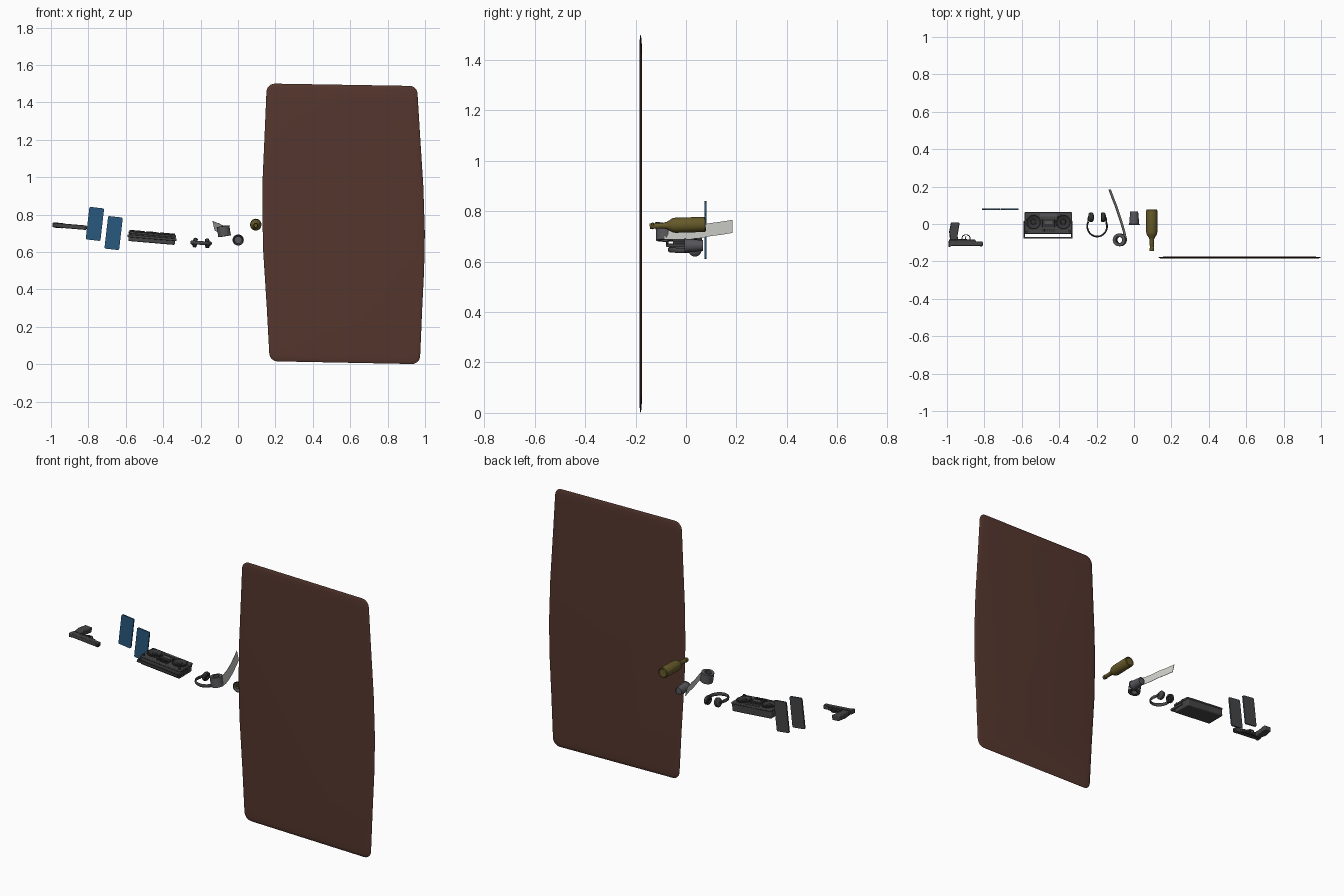
import bpy, bmesh, math
from mathutils import Matrix, Vector

if "Cube" in bpy.data.objects:
    bpy.data.objects.remove(bpy.data.objects["Cube"])


def mat(name, c):
    m = bpy.data.materials.new(name)
    m.diffuse_color = (*c, 1)
    m.use_nodes = True
    m.node_tree.nodes["Principled BSDF"].inputs["Base Color"].default_value = m.diffuse_color
    return m


BROWN = mat("brown", (0.09, 0.037, 0.027))
OLIVE = mat("olive", (0.13, 0.10, 0.022))
BLUE = mat("blue", (0.022, 0.10, 0.21))
DARK = mat("dark_grey", (0.06, 0.06, 0.063))
BLACK = mat("charcoal", (0.035, 0.035, 0.037))
GREY = mat("mid_grey", (0.095, 0.095, 0.105))
WHITE = mat("pale_grey", (0.6, 0.6, 0.57))

T, R = Matrix.Translation, Matrix.Rotation


def finish(name, bm, material, mx=Matrix()):
    bmesh.ops.recalc_face_normals(bm, faces=bm.faces)
    bm.transform(mx)
    me = bpy.data.meshes.new(name)
    bm.to_mesh(me)
    bm.free()
    ob = bpy.data.objects.new(name, me)
    bpy.context.collection.objects.link(ob)
    me.materials.append(material)
    bpy.ops.object.select_all(action='DESELECT')
    ob.select_set(True)
    bpy.context.view_layer.objects.active = ob
    bpy.ops.object.shade_smooth_by_angle(angle=math.radians(40))
    return ob


def loft(name, rings, material, mx=Matrix(), closed=False):
    """Skin a list of equal point rings; cap the ends or join them."""
    bm = bmesh.new()
    vs = [[bm.verts.new(p) for p in r] for r in rings]
    n = len(vs[0])
    pairs = list(zip(vs, vs[1:])) + ([(vs[-1], vs[0])] if closed else [])
    for a, b in pairs:
        for i in range(n):
            j = (i + 1) % n
            bm.faces.new((a[i], a[j], b[j], b[i]))
    if not closed:
        bm.faces.new(vs[0])
        bm.faces.new(vs[-1])
    return finish(name, bm, material, mx)


def lathe(name, prof, material, mx=Matrix(), n=28, closed=False):
    rings = [[(r * math.cos(2 * math.pi * i / n), r * math.sin(2 * math.pi * i / n), h)
              for i in range(n)] for r, h in prof]
    return loft(name, rings, material, mx, closed)


def prism(name, pts, z0, z1, material, mx=Matrix(), bevel=0.0):
    cx = sum(p[0] for p in pts) / len(pts)
    cy = sum(p[1] for p in pts) / len(pts)
    ob = loft(name, [[(x - cx, y - cy, z) for x, y in pts] for z in (z0, z1)], material)
    ob.data.transform(mx @ T((cx, cy, 0)))
    if bevel:
        m = ob.modifiers.new("soft_edge", 'BEVEL')
        m.width, m.segments = bevel, 2
    return ob


def box(name, c, s, material, mx=Matrix(), bevel=0.0):
    hx, hy = s[0] / 2, s[1] / 2
    pts = [(c[0] - hx, c[1] - hy), (c[0] + hx, c[1] - hy),
           (c[0] + hx, c[1] + hy), (c[0] - hx, c[1] + hy)]
    return prism(name, pts, c[2] - s[2] / 2, c[2] + s[2] / 2, material, mx, bevel)


def tube(name, pts, r, material, mx=Matrix(), rz=None, n=8, closed=False):
    """Tube along a path lying in the local XY plane."""
    rz = rz or r
    rings = []
    for i, p in enumerate(pts):
        a = pts[i - 1] if (i or closed) else p
        b = pts[(i + 1) % len(pts)] if (i < len(pts) - 1 or closed) else p
        d = (Vector(b) - Vector(a)).normalized()
        rings.append([(p[0] - d.y * r * math.cos(t), p[1] + d.x * r * math.cos(t), rz * math.sin(t))
                      for t in (2 * math.pi * k / n for k in range(n))])
    return loft(name, rings, material, mx, closed)


def arc(cx, cy, r, a0, a1, n, ry=None):
    return [(cx + r * math.cos(math.radians(a0 + (a1 - a0) * i / n)),
             cy + (ry or r) * math.sin(math.radians(a0 + (a1 - a0) * i / n))) for i in range(n + 1)]


# Large bulging panel with rounded corners
right = [(0.985, 0.3), (0.995, 0.5), (0.999, 0.7), (0.991, 0.95), (0.975, 1.2)]
left = [(0.141, 1.2), (0.132, 1.0), (0.130, 0.8), (0.135, 0.6), (0.154, 0.3)]
outline = (arc(0.93, 0.045, 0.044, -90, 0, 6) + right + arc(0.917, 1.445, 0.043, 0, 90, 6)
           + arc(0.197, 1.455, 0.045, 90, 180, 6) + left + arc(0.212, 0.06, 0.045, 180, 270, 6))
rings = []
for y, k in ((-0.185, 0.06), (-0.1835, 0.025), (-0.1815, 0.003), (-0.18, 0),
             (-0.1785, 0.003), (-0.1765, 0.025), (-0.175, 0.06)):
    rings.append([(x + (0.565 - x) * k, y, z + (0.75 - z) * k) for x, z in outline])
loft("large_panel", rings, BROWN)

# Bottle, lying with its neck to the front
mx = T((0.095, 0.078, 0.748)) @ R(0.03, 4, 'X') @ R(math.pi / 2, 4, 'X')
lathe("bottle", [(0.01, 0.004), (0.022, 0.003), (0.025, 0), (0.029, 0.003), (0.03, 0.008), (0.03, 0.12),
                 (0.028, 0.132), (0.02, 0.145), (0.014, 0.155), (0.0115, 0.165), (0.0105, 0.205),
                 (0.013, 0.206), (0.013, 0.213), (0.011, 0.214), (0.011, 0.222), (0.008, 0.222),
                 (0.008, 0.2)], OLIVE, mx)

# Open cup, mouth to the front
mx = T((0.001, 0.068, 0.664)) @ R(math.pi / 2, 4, 'X')
lathe("cup", [(0.018, 0.004), (0.019, 0), (0.021, 0), (0.027, 0.069), (0.03, 0.07), (0.03, 0.074),
              (0.026, 0.074), (0.0195, 0.006)], GREY, mx)

# Tape roll and its loose strip
mx = T((-0.076, -0.085, 0.711)) @ R(-0.16, 4, 'Y')
lathe("tape_roll", [(0.034, -0.027), (0.034, 0.027), (0.022, 0.027), (0.022, -0.027)], GREY, mx, closed=True)
lathe("tape_core", [(0.022, -0.028), (0.022, 0.028), (0.017, 0.028), (0.017, -0.028)], DARK, mx, closed=True)
path = [(-0.044, -0.085, 0.715), (-0.052, -0.045, 0.714), (-0.065, 0.0, 0.714), (-0.083, 0.055, 0.719),
        (-0.096, 0.095, 0.727), (-0.112, 0.135, 0.732), (-0.13, 0.184, 0.74)]
strip = [[(x + 0.001 * s - 0.006 * t, y, z + 0.026 * t) for s, t in ((-1, -1), (1, -1), (1, 1), (-1, 1))]
         for x, y, z in path]
loft("tape_strip", strip, WHITE)

# Headphones
mx = T((-0.197, 0, 0.648)) @ R(0.06, 4, 'Y')
tube("headband", arc(0, -0.012, 0.053, 155, 385, 24, 0.055), 0.0045, DARK, mx, 0.010)
for s in (-1, 1):
    side = "left" if s < 0 else "right"
    cup = mx @ T((s * 0.033, 0.036, 0)) @ R(s * math.pi / 2 - s * 0.12, 4, 'Y')
    lathe("ear_cup_" + side, [(0.012, 0.013), (0.02, 0.011), (0.026, 0.005), (0.026, 0)], DARK, cup, 20)
    lathe("ear_pad_" + side, [(0.025, 0), (0.025, -0.008), (0.021, -0.012), (0.012, -0.012), (0.01, -0.005)],
          BLACK, cup, 20)
    box("band_arm_" + side, (s * 0.049, 0.016, 0), (0.007, 0.04, 0.014), DARK, mx, 0.002)

# Boombox, face up, handle to the front
mx = T((-0.46, 0.005, 0.676)) @ R(0.085, 4, 'Y')
box("boombox_body", (0, 0, -0.006), (0.25, 0.115, 0.044), DARK, mx, 0.006)
box("boombox_face", (0, 0, 0.018), (0.256, 0.117, 0.012), DARK, mx, 0.004)
for s in (-1, 1):
    side = "left" if s < 0 else "right"
    c = mx @ T((s * 0.08, 0.006, 0.024))
    lathe("speaker_" + side, [(0.041, 0), (0.041, 0.006), (0.036, 0.008), (0.032, 0.004), (0.015, 0.001),
                              (0.013, 0.005), (0.004, 0.007)], BLACK, c)
    lathe("knob_" + side, [(0.007, 0), (0.007, 0.007), (0.005, 0.008)], BLACK,
          mx @ T((s * 0.115, -0.045, 0.024)), 12)
box("cassette_door", (0, 0.0, 0.027), (0.068, 0.044, 0.008), BLACK, mx, 0.002)
box("cassette_window", (0, 0.002, 0.031), (0.044, 0.016, 0.003), GREY, mx)
box("tuner_strip", (0, 0.043, 0.025), (0.09, 0.014, 0.005), GREY, mx)
for i in range(6):
    box("boombox_button", (-0.03 + 0.012 * i, -0.038, 0.027), (0.009, 0.012, 0.008), BLACK, mx)
for x in (-0.128, 0.128):
    box("handle_arm", (x, -0.036, 0), (0.007, 0.092, 0.014), DARK, mx, 0.002)
box("handle_bar", (0, -0.079, 0), (0.263, 0.009, 0.014), DARK, mx, 0.002)

# Two flat tablets, blue to the front and dark behind
for i, (x, z) in enumerate(((-0.765, 0.75), (-0.665, 0.701))):
    mx = T((x, 0.078, z)) @ R(0.115, 4, 'Y') @ R(math.pi / 2, 4, 'X')
    pts = []
    for sx, sy, a in ((1, -1, -90), (1, 1, 0), (-1, 1, 90), (-1, -1, 180)):
        pts += arc(sx * 0.032, sy * 0.08, 0.0075, a, a + 90, 4)
    prism("tablet_front_%d" % i, pts, -0.001, 0.004, BLUE, mx)
    prism("tablet_back_%d" % i, [(x * 0.99, y * 0.995) for x, y in pts], -0.004, -0.001, DARK, mx)

# Pistol, lying on its side
mx = T((-0.9, 0, 0.737)) @ R(0.085, 4, 'Y')
prism("pistol_slide", [(-0.093, -0.121), (-0.088, -0.124), (-0.075, -0.117), (0.09, -0.117), (0.09, -0.093),
                       (-0.09, -0.093)], -0.012, 0.012, DARK, mx, 0.003)
prism("pistol_frame", [(-0.093, -0.096), (0.055, -0.096), (0.05, -0.083), (-0.04, -0.08), (-0.085, -0.08)],
      -0.010, 0.010, BLACK, mx, 0.002)
prism("pistol_grip", [(-0.083, -0.085), (-0.042, -0.085), (-0.044, -0.06), (-0.034, 0.0), (-0.036, 0.008),
                      (-0.078, 0.008), (-0.088, -0.04)], -0.014, 0.014, DARK, mx, 0.004)
tube("trigger_guard", arc(0.002, -0.076, 0.022, 0, 337.5, 15, 0.019), 0.0022, DARK, mx, 0.005, 6, True)
prism("trigger", [(-0.004, -0.083), (0.003, -0.083), (0.001, -0.07), (0.006, -0.062), (-0.001, -0.066)],
      -0.003, 0.003, BLACK, mx)
lathe("muzzle", [(0.007, 0), (0.007, 0.004), (0.004, 0.004), (0.004, -0.01)], BLACK,
      mx @ T((0.089, -0.107, 0)) @ R(math.pi / 2, 4, 'Y'), 12)
box("front_sight", (0.082, -0.118, 0), (0.01, 0.006, 0.004), BLACK, mx)
